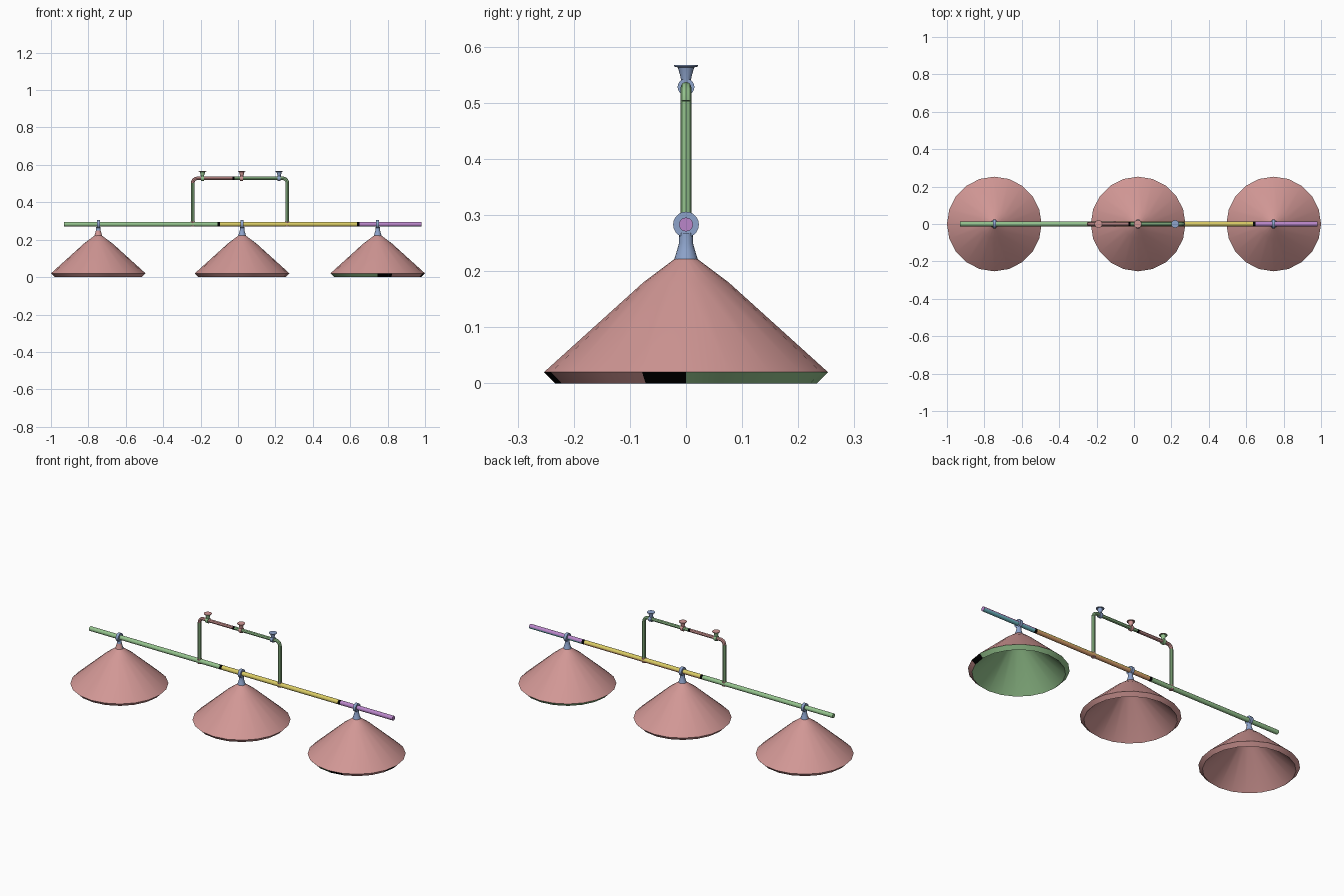
import bpy, bmesh, math
from mathutils import Matrix, Vector

cube = bpy.data.objects.get("Cube")
if cube:
    bpy.data.objects.remove(cube, do_unlink=True)


def material(name, rgb):
    m = bpy.data.materials.new(name)
    m.use_nodes = True
    m.diffuse_color = (*rgb, 1)
    m.node_tree.nodes["Principled BSDF"].inputs["Base Color"].default_value = (*rgb, 1)
    return m


pink = material("dusty pink", (0.64, 0.31, 0.30))
green = material("soft green", (0.30, 0.55, 0.27))
yellow = material("straw yellow", (0.70, 0.60, 0.13))
purple = material("lilac", (0.49, 0.24, 0.59))
blue = material("steel blue", (0.27, 0.37, 0.60))
teal = material("teal", (0.15, 0.48, 0.54))
orange = material("orange", (0.69, 0.34, 0.15))
black = material("black", (0, 0, 0))

ALONG_X = Matrix.Rotation(math.pi / 2, 4, 'Y')


def finish(obj):
    bpy.ops.object.select_all(action='DESELECT')
    obj.select_set(True)
    bpy.context.view_layer.objects.active = obj
    bpy.ops.object.shade_smooth_by_angle(angle=math.radians(35))
    return obj


def lathe(name, profile, steps, centre, mats, rule=None, turn=Matrix()):
    """Spin a (radius, height) profile; rule(centre, normal) picks the material."""
    bm = bmesh.new()
    verts = [bm.verts.new((r, 0, h)) for r, h in profile]
    edges = [bm.edges.new(pair) for pair in zip(verts, verts[1:])]
    bmesh.ops.spin(bm, geom=verts + edges, cent=(0, 0, 0), axis=(0, 0, 1),
                   angle=math.tau, steps=steps)
    bmesh.ops.remove_doubles(bm, verts=bm.verts, dist=0.0001)
    bmesh.ops.transform(bm, matrix=turn, verts=bm.verts)
    bmesh.ops.recalc_face_normals(bm, faces=bm.faces)
    bm.normal_update()
    if rule:
        for f in bm.faces:
            f.material_index = rule(f.calc_center_median(), f.normal)
    mesh = bpy.data.meshes.new(name)
    bm.to_mesh(mesh)
    bm.free()
    for m in mats:
        mesh.materials.append(m)
    obj = bpy.data.objects.new(name, mesh)
    obj.location = centre
    bpy.context.collection.objects.link(obj)
    return finish(obj)


def pipe(name, points, radius, mat):
    """Round pipe along (x, z) points."""
    curve = bpy.data.curves.new(name, 'CURVE')
    curve.dimensions = '3D'
    curve.bevel_depth = radius
    curve.bevel_resolution = 2
    curve.use_fill_caps = True
    spline = curve.splines.new('POLY')
    spline.points.add(len(points) - 1)
    for p, (x, z) in zip(spline.points, points):
        p.co = (x, 0, z, 1)
    temp = bpy.data.objects.new(name + "_path", curve)
    bpy.context.collection.objects.link(temp)
    graph = bpy.context.evaluated_depsgraph_get()
    mesh = bpy.data.meshes.new_from_object(temp.evaluated_get(graph))
    bpy.data.objects.remove(temp, do_unlink=True)
    mesh.materials.clear()
    mesh.materials.append(mat)
    obj = bpy.data.objects.new(name, mesh)
    bpy.context.collection.objects.link(obj)
    return finish(obj)


# Main rod, in coloured lengths with a different underside
ROD_Z, ROD_R = 0.283, 0.0125


def rod_rule(c, n):
    return 1 if n.dot(Vector((0, 0.5, -0.87))) > 0.4 else 0


def rod(name, x0, x1, top, under):
    h = (x1 - x0) / 2
    lathe(name, [(0, -h), (ROD_R, -h), (ROD_R, h), (0, h)], 12,
          ((x0 + x1) / 2, 0, ROD_Z), [top, under], rod_rule, ALONG_X)


rod("rod_right", -0.93, -0.11, green, green)
rod("rod_joint_right", -0.11, -0.095, black, black)
rod("rod_middle", -0.095, 0.635, yellow, orange)
rod("rod_joint_left", 0.635, 0.65, black, black)
rod("rod_left", 0.65, 0.98, purple, teal)


# Lamps: shade, neck and ring around the rod
def left_shade_rule(c, n):
    if n.z > 0:
        return 0
    angle = math.degrees(math.atan2(c.y, c.x))
    rim = c.z < 0.02
    if rim and -72 < angle < -18:
        return 0
    if rim and (-18 < angle < 0 or -90 < angle < -72):
        return 2
    return 1


def right_neck_rule(c, n):
    return 1 if n.y < 0 and c.z < 0.25 else 0


SHADE = [(0, 0.222), (0.02, 0.222), (0.076, 0.18), (0.253, 0.02), (0.233, 0),
         (0.07, 0.160), (0.018, 0.2), (0, 0.2)]
NECK = [(0, 0.22), (0.021, 0.221), (0.016, 0.237), (0.0125, 0.25), (0.012, 0.268), (0, 0.268)]


def ring(name, x, z, inner, outer, half, mat):
    lathe(name, [(inner, -half), (outer, -half), (outer, half), (inner, half), (inner, -half)],
          20, (x, 0, z), [mat], None, ALONG_X)


for side, x, shade_rule, neck_rule in (("right", -0.747, None, right_neck_rule),
                                       ("middle", 0.022, None, None),
                                       ("left", 0.747, left_shade_rule, None)):
    lathe("shade_" + side, SHADE, 20, (x, 0, 0), [pink, green, black], shade_rule)
    lathe("neck_" + side, NECK, 16, (x, 0, 0), [blue, pink], neck_rule)
    ring("rod_ring_" + side, x, ROD_Z, 0.012, 0.023, 0.008, blue)

# Hanging bracket: two uprights bent into a top bar
BAR_Z, LEFT, RIGHT = 0.528, 0.264, -0.242


def bend(x, inward, r=0.025):
    arc = [math.radians(a) for a in range(0, 91, 18)]
    return [(x + inward * r * (1 - math.cos(a)), BAR_Z - r + r * math.sin(a)) for a in arc]


pipe("upright_right", [(RIGHT, ROD_Z), (RIGHT, BAR_Z - 0.025)], 0.01, green)
pipe("top_bar_right", bend(RIGHT, 1) + [(-0.03, BAR_Z)], 0.0095, pink)
pipe("top_bar_joint", [(-0.03, BAR_Z), (-0.018, BAR_Z)], 0.0097, black)
pipe("top_bar_left", [(-0.018, BAR_Z)] + bend(LEFT, -1)[::-1], 0.0095, green)
pipe("upright_left", [(LEFT, ROD_Z), (LEFT, BAR_Z - 0.025)], 0.01, green)
for side, x in (("left", LEFT), ("right", RIGHT)):
    pipe("upright_foot_" + side, [(x, 0.27), (x, 0.297)], 0.0115, pink)

# Ceiling mounts on the top bar
MOUNT = [(0, 0.528), (0.008, 0.530), (0.0095, 0.545), (0.0145, 0.563), (0.021, 0.5645),
         (0.021, 0.567), (0, 0.567)]


def cap_rule(c, n):
    return 1 if c.z > 0.563 and n.z > -0.5 else 0


for side, x, stem, cap in (("right", -0.19, green, pink), ("middle", 0.02, pink, pink),
                           ("left", 0.22, blue, blue)):
    lathe("mount_" + side, MOUNT, 16, (x, 0, 0), [stem, cap], cap_rule)
    ring("mount_ring_" + side, x, BAR_Z, 0.009, 0.015, 0.008, stem)
